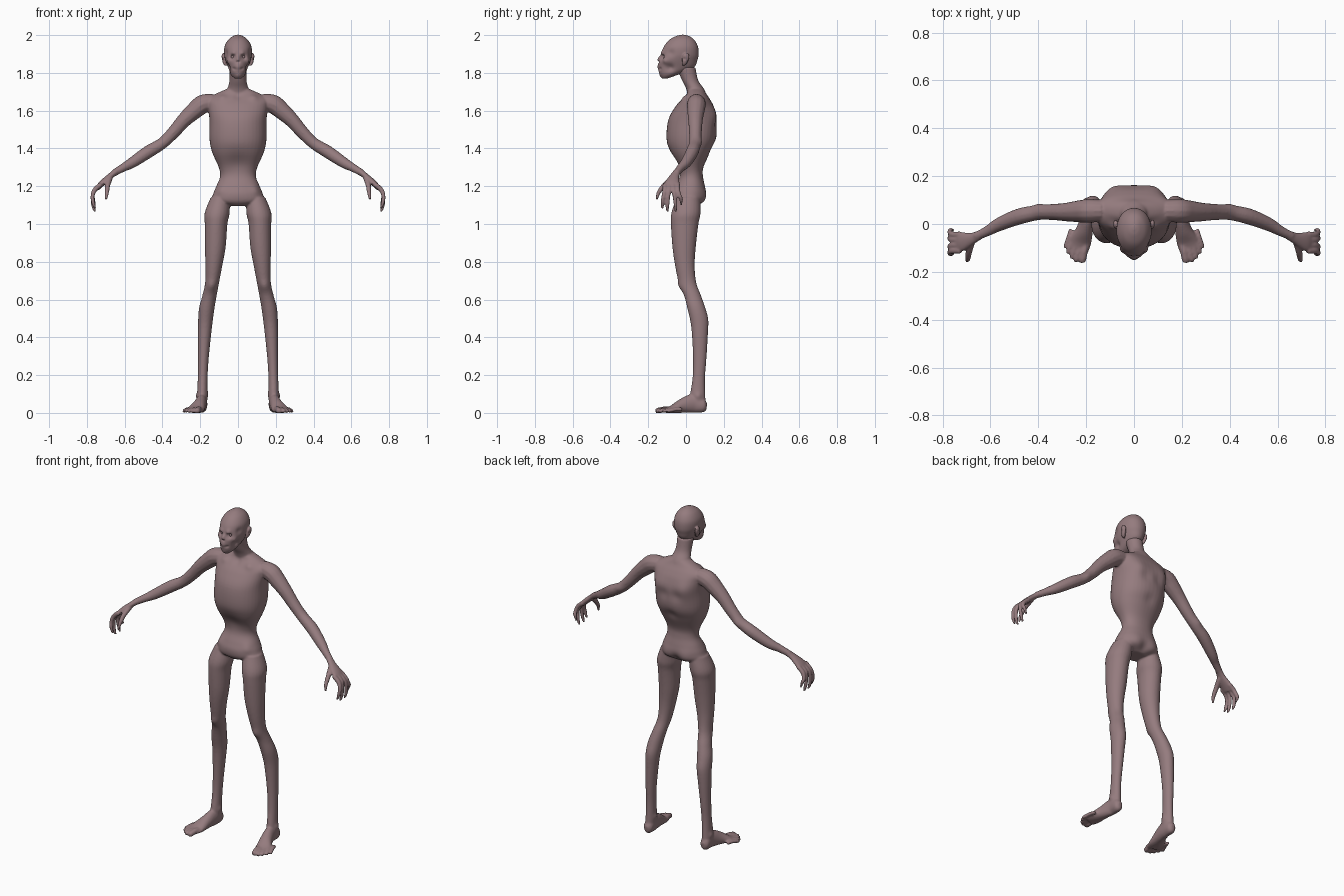
import bpy, bmesh, math
from mathutils import Vector

skin = bpy.data.materials.new("skin")
skin.diffuse_color = (0.30, 0.20, 0.21, 1)


def spline(pts, steps=5):
    """Catmull-Rom through rows of (x, y, z, radius_a, radius_b)."""
    p = [Vector(q) for q in pts]
    p = [p[0] * 2 - p[1]] + p + [p[-1] * 2 - p[-2]]
    out = []
    for i in range(1, len(p) - 2):
        a, b, c, d = p[i - 1:i + 3]
        for s in range(steps):
            t = s / steps
            out.append(0.5 * (2 * b + (c - a) * t + (2 * a - 5 * b + 4 * c - d) * t * t
                              + (3 * b - a - 3 * c + d) * t ** 3))
    return out + [p[-2]]


def loft(bm, pts, ref=(1, 0, 0), level=False, mirror=True, n=2.0, sides=24):
    """Skin elliptical rings along a path; level keeps the rings horizontal."""
    rows = spline(pts)
    for sx in ((1, -1) if mirror else (1,)):
        rings = []
        for i, r in enumerate(rows):
            t = Vector(rows[min(i + 1, len(rows) - 1)][:3]) - Vector(rows[max(i - 1, 0)][:3])
            t = Vector((0, 0, 1)) if level else t.normalized()
            side = Vector(ref)
            side = (side - t * side.dot(t)).normalized()
            up = t.cross(side)
            ring = []
            for k in range(sides):
                ang = 2 * math.pi * k / sides
                c, s = math.cos(ang), math.sin(ang)
                c = math.copysign(abs(c) ** (2 / n), c)
                s = math.copysign(abs(s) ** (2 / n), s)
                v = Vector(r[:3]) + side * max(r[3], .002) * c + up * max(r[4], .002) * s
                ring.append(bm.verts.new((v.x * sx, v.y, v.z)))
            rings.append(ring)
        for a, b in zip(rings, rings[1:]):
            for k in range(sides):
                j = (k + 1) % sides
                bm.faces.new((a[k], a[j], b[j], b[k]))
        bm.faces.new(rings[0])
        bm.faces.new(rings[-1])


def tube(bm, pts, radii, ref=(0, 1, 0)):
    loft(bm, [(*p, r, r) for p, r in zip(pts, radii)], ref, sides=12)


def fuse(name, bm, voxel, smooth, dents):
    """Weld the overlapping volumes into one skin, then push soft bumps and dents."""
    bmesh.ops.recalc_face_normals(bm, faces=bm.faces)
    raw = bpy.data.meshes.new(name)
    bm.to_mesh(raw)
    bm.free()
    ob = bpy.data.objects.new(name, raw)
    bpy.context.collection.objects.link(ob)
    m = ob.modifiers.new("weld", 'REMESH')
    m.mode, m.voxel_size = 'VOXEL', voxel
    m = ob.modifiers.new("soften", 'SMOOTH')
    m.factor, m.iterations = 0.5, smooth
    me = bpy.data.meshes.new_from_object(ob.evaluated_get(bpy.context.evaluated_depsgraph_get()))
    ob.modifiers.clear()
    ob.data = me
    for x, y, z, r, dx, dy, dz in dents:
        for sx in ((1, -1) if x else (1,)):
            c, d = Vector((x * sx, y, z)), Vector((dx * sx, dy, dz))
            for v in me.vertices:
                q = (v.co - c).length_squared / (r * r)
                if q < 6:
                    v.co += d * math.exp(-q)
    for v in me.vertices:
        v.co.z = max(v.co.z, 0)
    me.polygons.foreach_set("use_smooth", [True] * len(me.polygons))
    me.materials.append(skin)
    return ob


body = bmesh.new()
# torso: pelvis, narrow waist, deep rib cage, shoulders
loft(body, [(0, .01, 1.095, .05, .05), (0, .013, 1.12, .135, .078), (0, .017, 1.16, .131, .087),
            (0, .022, 1.20, .115, .078), (0, .027, 1.25, .095, .063), (0, .024, 1.30, .102, .068),
            (0, .022, 1.38, .137, .106), (0, .028, 1.45, .151, .131), (0, .035, 1.55, .151, .129),
            (0, .045, 1.62, .160, .102), (0, .052, 1.66, .165, .075), (0, .055, 1.69, .115, .052),
            (0, .052, 1.715, .06, .042)], level=True, mirror=False, n=2.2, sides=40)
# neck
loft(body, [(0, .065, 1.64, .075, .06), (0, .05, 1.71, .058, .048), (0, .022, 1.76, .045, .043),
            (0, 0, 1.83, .046, .05)], level=True, mirror=False)
# legs
loft(body, [(.095, .01, 1.14, .05, .06), (.110, 0, 1.06, .066, .077), (.116, -.007, 1.0, .060, .073),
            (.120, -.010, .88, .055, .062), (.128, -.006, .78, .045, .052), (.137, .008, .69, .037, .046),
            (.151, .035, .62, .038, .045), (.166, .055, .55, .041, .047), (.175, .072, .45, .037, .044),
            (.183, .073, .30, .029, .036), (.187, .068, .19, .026, .033), (.189, .062, .10, .027, .040),
            (.191, .060, .04, .028, .045)], level=True)
# feet
loft(body, [(.191, .110, .035, .012, .018), (.191, .092, .037, .027, .036), (.192, .04, .05, .029, .05),
            (.205, -.02, .037, .035, .038), (.222, -.07, .020, .045, .022),
            (.233, -.105, .013, .044, .014)])
# toes
for x0, x1, y1, r in ((.203, .216, -.154, .016), (.222, .241, -.151, .012), (.238, .259, -.137, .011),
                      (.252, .275, -.117, .010), (.262, .285, -.092, .010)):
    tube(body, [(x0, y1 + .07, .018), ((x0 + x1) / 2, y1 + .035, .018), (x1, y1, .010), (x1, y1 - .008, .008)],
         (r, r, r * .95, r * .5), (1, 0, 0))
# arms
tube(body, [(.13, .055, 1.645), (.185, .055, 1.635), (.225, .053, 1.605), (.285, .05, 1.55), (.34, .05, 1.487),
            (.40, .047, 1.428), (.475, .033, 1.382), (.56, 0, 1.325), (.61, -.028, 1.297), (.66, -.052, 1.268)],
     (.045, .050, .047, .039, .034, .031, .034, .029, .022, .018))
# palms
loft(body, [(.645, -.046, 1.278, .019, .016), (.68, -.062, 1.25, .026, .016),
            (.72, -.073, 1.215, .041, .016), (.745, -.078, 1.188, .042, .012)], ref=(0, 1, 0))
# fingers
for y0, y1, tip in ((-.112, -.125, 1.08), (-.089, -.098, 1.063), (-.066, -.055, 1.065), (-.044, -.026, 1.10)):
    tube(body, [(.725, y0, 1.21), (.757, y0, 1.182), (.770, (y0 + y1) / 2, 1.15), (.767, y1, tip + .035),
                (.756, y1, tip)], (.013, .013, .011, .010, .006))
# thumbs
tube(body, [(.678, -.07, 1.245), (.690, -.115, 1.205), (.694, -.145, 1.165), (.699, -.156, 1.128)],
     (.016, .014, .011, .006))

# bony landmarks: shoulder blades, spine, collar bones, belly, hips, buttocks, knees, ankles
fuse("body", body, .0055, 4, [
    (.095, .14, 1.58, .055, 0, .014, 0), (.04, .155, 1.53, .035, 0, -.008, 0),
    (0, .155, 1.40, .035, 0, -.008, 0), (.085, -.01, 1.672, .025, 0, -.008, .004),
    (0, -.02, 1.685, .022, 0, .012, 0), (0, -.05, 1.33, .06, 0, .012, 0),
    (.10, -.055, 1.19, .03, .004, -.008, 0), (.06, .095, 1.13, .045, 0, .010, 0),
    (0, .10, 1.11, .03, 0, -.012, 0), (.141, -.035, .67, .03, 0, -.008, 0),
    (.168, .10, .50, .05, 0, .006, 0), (.215, .065, .09, .018, .006, 0, 0),
    (.163, .06, .10, .018, -.005, 0, 0), (.40, .08, 1.43, .03, 0, .006, 0)])

head = bmesh.new()
# skull and jaw
loft(head, [(0, -.112, 1.770, .016, .012), (0, -.099, 1.782, .031, .034), (0, -.080, 1.80, .043, .062),
            (0, -.052, 1.83, .053, .095), (0, -.041, 1.87, .067, .102), (0, -.033, 1.90, .073, .100),
            (0, -.027, 1.94, .071, .090), (0, -.022, 1.975, .052, .066), (0, -.018, 1.995, .026, .034),
            (0, -.017, 2.002, .006, .008)], level=True, mirror=False, n=2.1, sides=40)
# ears
loft(head, [(.064, -.012, 1.838, .005, .006), (.070, -.008, 1.85, .009, .012), (.076, -.002, 1.875, .010, .018),
            (.078, 0, 1.895, .008, .016), (.076, 0, 1.905, .004, .007)], level=True)
# gaunt face: eye sockets, brow, cheekbones, hollow cheeks, nasal pit, mouth, chin
mouth = [(x, -.138, 1.822, .008, 0, .0045, 0) for x in (.008, .018, .028)]
fuse("head", head, .0036, 3, [
    (.028, -.130, 1.885, .015, 0, .020, 0), (.025, -.125, 1.907, .014, 0, -.008, -.003),
    (.050, -.105, 1.862, .016, .005, -.006, 0), (.050, -.085, 1.828, .020, -.011, .004, 0),
    (0, -.143, 1.882, .010, 0, -.007, 0), (0, -.145, 1.868, .010, 0, -.007, 0),
    (.006, -.150, 1.858, .006, 0, .010, 0), (0, -.145, 1.833, .016, 0, -.004, 0),
    (0, -.128, 1.785, .014, 0, -.005, 0), (.065, -.08, 1.905, .02, -.006, 0, 0),
    (.080, -.008, 1.875, .008, -.007, 0, 0)] + mouth)

# eyes
for label, x in (("left_eye", .027), ("right_eye", -.027)):
    bpy.ops.mesh.primitive_uv_sphere_add(segments=16, ring_count=10, radius=.011, location=(x, -.107, 1.884))
    eye = bpy.context.object
    eye.name = label
    eye.data.materials.append(skin)
    bpy.ops.object.shade_smooth()
